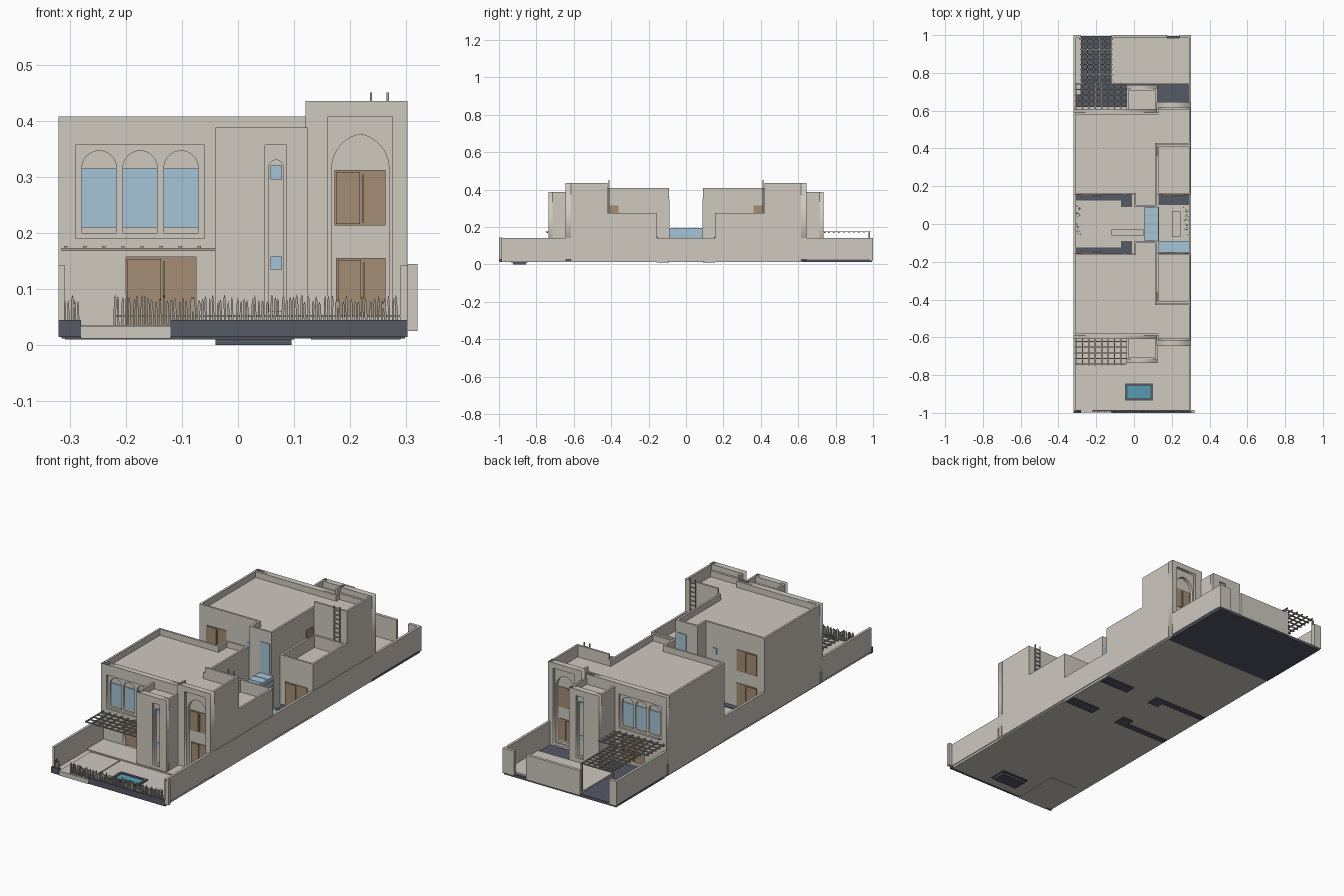
import bpy, bmesh, math, random
from mathutils import Matrix

if "Cube" in bpy.data.objects:
    bpy.data.objects.remove(bpy.data.objects["Cube"])

random.seed(4)

def mat(name, rgb):
    m = bpy.data.materials.new(name)
    m.diffuse_color = (*rgb, 1)
    m.use_nodes = True
    m.node_tree.nodes["Principled BSDF"].inputs["Base Color"].default_value = m.diffuse_color
    return m

WALL = mat("stone", (0.62, 0.58, 0.52))
GLASS = mat("glass", (0.38, 0.56, 0.68))
WOOD = mat("wood", (0.37, 0.27, 0.18))
DARK = mat("slate", (0.09, 0.10, 0.13))
WATER = mat("water", (0.10, 0.33, 0.45))
LATTICE = mat("lattice", (0.40, 0.37, 0.32))

def add(name, mesh, m):
    ob = bpy.data.objects.new(name, mesh)
    mesh.materials.clear()
    mesh.materials.append(m)
    bpy.context.collection.objects.link(ob)
    return ob

def from_bm(name, bm, m):
    bmesh.ops.recalc_face_normals(bm, faces=bm.faces)
    me = bpy.data.meshes.new(name)
    bm.to_mesh(me)
    bm.free()
    return add(name, me, m)

def put_box(bm, x0, x1, y0, y1, z0, z1):
    M = Matrix.Translation(((x0+x1)/2, (y0+y1)/2, (z0+z1)/2)) @ Matrix.Diagonal((x1-x0, y1-y0, z1-z0, 1))
    bmesh.ops.create_cube(bm, size=1, matrix=M)

def boxes(name, m, *items):
    bm = bmesh.new()
    for b in items:
        put_box(bm, *b)
    return from_bm(name, bm, m)

def prism(name, pts, z0, z1, m=WALL, rim=0, depth=0):
    """Extruded footprint, optionally with a sunken top inside a parapet."""
    bm = bmesh.new()
    f = bm.faces.new([bm.verts.new((x, y, z0)) for x, y in pts])
    ext = bmesh.ops.extrude_face_region(bm, geom=[f], use_keep_orig=True)["geom"]
    vs = [g for g in ext if isinstance(g, bmesh.types.BMVert)]
    bmesh.ops.translate(bm, verts=vs, vec=(0, 0, z1-z0))
    bmesh.ops.recalc_face_normals(bm, faces=bm.faces)
    if rim:
        top = [f for f in bm.faces if f.normal.z > 0.9]
        bmesh.ops.inset_region(bm, faces=top, thickness=rim, use_even_offset=True)
        low = {v for f in top for v in f.verts}
        ext = bmesh.ops.extrude_face_region(bm, geom=top)["geom"]
        bmesh.ops.delete(bm, geom=[f for f in top if f.is_valid], context='FACES_ONLY')
        bmesh.ops.translate(bm, verts=[g for g in ext if isinstance(g, bmesh.types.BMVert)], vec=(0, 0, -depth))
    return from_bm(name, bm, m)

def rect(x0, x1, z0, z1):
    return [(x0, z0), (x1, z0), (x1, z1), (x0, z1)]

def arch(x0, x1, z0, zs, rise, n=10):
    """Arched outline: round when rise equals half width, pointed when higher."""
    w, cx = (x1-x0)/2, (x0+x1)/2
    R = (w*w + rise*rise) / (2*w)
    a = math.asin(min(1, rise/R))
    right = [(w-R+R*math.cos(a*i/n), zs+R*math.sin(a*i/n)) for i in range(n+1)]
    return ([(x0, z0), (x1, z0)] + [(cx+x, z) for x, z in right]
            + [(cx-x, z) for x, z in right[-2::-1]])

def plate(name, y0, y1, outline, holes, m=WALL):
    """Vertical wall plate with openings."""
    cu = bpy.data.curves.new(name, 'CURVE')
    cu.dimensions, cu.fill_mode, cu.extrude = '2D', 'BOTH', (y1-y0)/2
    for loop in [outline] + holes:
        s = cu.splines.new('POLY')
        s.points.add(len(loop)-1)
        for p, (x, z) in zip(s.points, loop):
            p.co = (x, z, 0, 1)
        s.use_cyclic_u = True
    ob = bpy.data.objects.new(name, cu)
    bpy.context.collection.objects.link(ob)
    bpy.context.view_layer.update()
    me = bpy.data.meshes.new_from_object(ob.evaluated_get(bpy.context.evaluated_depsgraph_get()))
    bpy.data.objects.remove(ob)
    me.transform(Matrix.Translation((0, (y0+y1)/2, 0)) @ Matrix.Rotation(math.pi/2, 4, 'X'))
    return add(name, me, m)

house = []

def door(name, x0, x1, z0, z1, y, out=-1):
    """Sliding door: wide panel plus one leaf standing proud."""
    xm = (x0+x1)/2
    def span(d):
        return (y, y+out*d) if out > 0 else (y+out*d, y)
    house.append(boxes(name, WOOD, (x0, x1, *span(.003), z0, z1),
                       (x0+.003, xm, *span(.006), z0+.003, z1-.003), (xm+.004, xm+.007, *span(.006), z0+.006, z1-.008)))

# ---- one house (front), mirrored later ----
house += [
    prism("house_body", [(-.32, -.59), (.12, -.59), (.12, -.615), (.30, -.615), (.30, -.42), (.12, -.42),
                         (.12, -.09), (0, -.09), (0, -.155), (-.32, -.155)], .02, .408, rim=.01, depth=.03),
    prism("terrace_block", [(.12, -.42), (.30, -.42), (.30, -.155), (.12, -.155)], .02, .275, rim=.01, depth=.06),
    boxes("high_parapet", WALL, (.29, .30, -.615, -.42, .40, .435), (.12, .29, -.43, -.42, .40, .435),
          (.12, .13, -.615, -.59, .40, .435)),
    prism("tower_body", [(-.04, -.715), (.125, -.715), (.125, -.59), (-.04, -.59)], .02, .388, rim=.01, depth=.03),
]
# left facade with three arched windows and a garden door
wins = [(-.278, -.217), (-.205, -.144), (-.132, -.071)]
gdoor = rect(-.20, -.075, .032, .157)
house.append(plate("facade_frame", -.61, -.60, rect(-.32, .12, .02, .408), [rect(-.29, -.06, .19, .357), gdoor]))
house.append(plate("facade_arches", -.60, -.59, rect(-.32, .12, .02, .408),
                   [arch(a, b, .20, .316, (b-a)/2) for a, b in wins] + [gdoor]))
house.append(boxes("arched_window_glass", GLASS, *[(a, b, -.594, -.588, .21, .315) for a, b in wins]))
door("garden_door", -.20, -.075, .032, .157, -.59)
# tower slot
house.append(plate("tower_frame", -.735, -.725, rect(-.04, .125, .02, .388), [rect(.048, .086, .05, .357)]))
house.append(plate("tower_slot", -.725, -.715, rect(-.04, .125, .02, .388), [arch(.055, .081, .06, .317, .013, 6)]))
house.append(boxes("tower_windows", GLASS, (.058, .078, -.718, -.713, .295, .32), (.058, .078, -.718, -.713, .135, .158)))
# right bay with tall pointed arch
house.append(plate("bay_frame", -.645, -.63, rect(.12, .302, .02, .435), [rect(.16, .275, .035, .408)]))
house.append(plate("bay_arch", -.63, -.615, rect(.12, .302, .02, .435), [arch(.167, .269, .04, .315, .061)]))
door("bay_lower_door", .175, .263, .05, .155, -.615)
door("bay_upper_door", .172, .263, .213, .312, -.615)
# courtyard side openings
door("court_upper_door", -.28, -.17, .21, .315, -.155, 1)
door("court_lower_door", -.28, -.17, .032, .15, -.155, 1)
door("terrace_lower_door", .15, .27, .032, .15, -.155, 1)
house.append(boxes("stair_window", GLASS, (.06, .112, -.092, -.087, .20, .35), (-.06, -.04, -.157, -.152, .26, .29)))
house.append(boxes("terrace_door", WOOD, (.118, .124, -.41, -.36, .215, .315)))
# roof ladder on the terrace
house.append(boxes("roof_ladder", LATTICE, *[(x, x+.004, -.414, -.41, .215, .45) for x in (.235, .265)],
                   *[(.235, .269, -.414, -.41, .23+.022*i, .233+.022*i) for i in range(10)]))
# pergola over the garden door
house.append(boxes("pergola", LATTICE,
                   *[(-.315, -.04, y, y+.006, .168, .173) for y in (-.745, -.715, -.685, -.655, -.625)],
                   *[(x, x+.006, -.75, -.61, .172, .177) for x in [-.31+.034*i for i in range(8)]]))

for ob in house:
    me = ob.data.copy()
    me.transform(Matrix.Scale(-1, 4, (0, 1, 0)))
    me.flip_normals()
    add("rear_" + ob.name, me, ob.data.materials[0])

# ---- ground ----
boxes("ground_slab", WALL, (-.315, .298, -.985, .62, .014, .03))
boxes("front_patio", WALL, (-.308, .29, -.74, -.61, .03, .036), (-.28, -.12, -.998, -.75, .012, .034))
boxes("rear_yard_paving", DARK, (-.315, .298, .61, .995, .012, .026))
boxes("rear_yard_deck", WALL, (-.12, .29, .74, .985, .02, .034), (-.308, -.28, .68, .985, .02, .034))
strips = []
for s in (-1, 1):
    for x0, x1, a, b in ((-.308, -.06, .125, .155), (-.07, -.01, .09, .155), (.13, .29, .10, .155)):
        strips.append((x0, x1, min(s*a, s*b), max(s*a, s*b), .010, .033))
boxes("courtyard_dark_strips", DARK, *strips)

# ---- boundary walls ----
boxes("side_walls", WALL, (-.32, -.308, -.99, 1, .025, .142), (.29, .302, -.99, 1, .025, .142))
boxes("gate_post", WALL, (.302, .32, -1, -.985, .025, .145))
boxes("rear_wall", WALL, (-.32, -.28, .985, 1, .02, .142), (-.12, .175, .985, 1, .02, .142), (.24, .302, .985, 1, .02, .142))
boxes("front_plinth", DARK, (-.12, .302, -1, -.985, .015, .045), (-.32, -.28, -1, -.985, .015, .045))

# ---- front fence of irregular pointed pickets ----
bm = bmesh.new()
xs = [-.308+.006*i for i in range(5)] + [-.22+.0068*i for i in range(75)]
for x in xs:
    h, w = random.uniform(.078, .091), random.uniform(.0015, .0024)
    lean = random.uniform(-.002, .002)
    f = bm.faces.new([bm.verts.new((px, -.993, pz)) for px, pz in
                      ((x-w, .035), (x+w, .035), (x+w+lean, h-.008), (x+lean, h), (x-w+lean, h-.008))])
    ext = bmesh.ops.extrude_face_region(bm, geom=[f], use_keep_orig=True)["geom"]
    bmesh.ops.translate(bm, verts=[g for g in ext if isinstance(g, bmesh.types.BMVert)], vec=(0, .004, 0))
put_box(bm, -.22, .29, -.989, -.986, .05, .054)
from_bm("picket_fence", bm, LATTICE)

# ---- pool ----
boxes("pool_basin", DARK, (-.04, .095, -.925, -.855, 0, .028))
boxes("pool_rim", DARK, (-.048, .10, -.935, -.922, .01, .036), (-.048, .10, -.858, -.845, .01, .036),
      (-.048, -.035, -.922, -.858, .01, .036), (.087, .10, -.922, -.858, .01, .036))
boxes("pool_water", WATER, (-.035, .087, -.922, -.858, .026, .032))

# ---- rear carport pergola ----
boxes("carport_pergola", LATTICE, *[(-.285, -.115, y, y+.006, .168, .173) for y in [.76+.027*i for i in range(9)]],
      *[(x, x+.006, .74, .99, .172, .177) for x in [-.28+.031*i for i in range(6)]],
      (-.29, -.282, .976, .984, .03, .17), (-.12, -.112, .976, .984, .03, .17))

# ---- glazed link and canopy in the courtyard ----
boxes("glass_link", GLASS, (.055, .13, -.09, .09, .19, .195), (.126, .13, -.09, .09, .03, .19), (.055, .059, -.09, .09, .03, .19))
boxes("glass_link_bars", LATTICE, *[(.054, .131, y, y+.002, .19, .1965) for y in (-.045, 0, .045)],
      *[(.13, .1315, -.09, .09, z, z+.002) for z in (.10, .15, .175)])
boxes("glass_canopy", GLASS, (.13, .29, -.153, -.09, .128, .133))
boxes("courtyard_bench", WALL, (-.12, .05, -.062, -.028, .03, .045), (.20, .245, -.07, .07, .03, .045))

# ---- courtyard planting ----
bm = bmesh.new()
for i in range(70):
    x = random.choice((random.uniform(-.305, -.285), random.uniform(.265, .286)))
    y, h, a = random.uniform(-.06, .10), random.uniform(.02, .04), random.uniform(0, 6.28)
    dx, dy = .003*math.cos(a), .003*math.sin(a)
    bm.faces.new([bm.verts.new(c) for c in ((x-dx, y-dy, .03), (x+dx, y+dy, .03), (x+dy, y+dx, .03+h))])
from_bm("courtyard_plants", bm, LATTICE)
